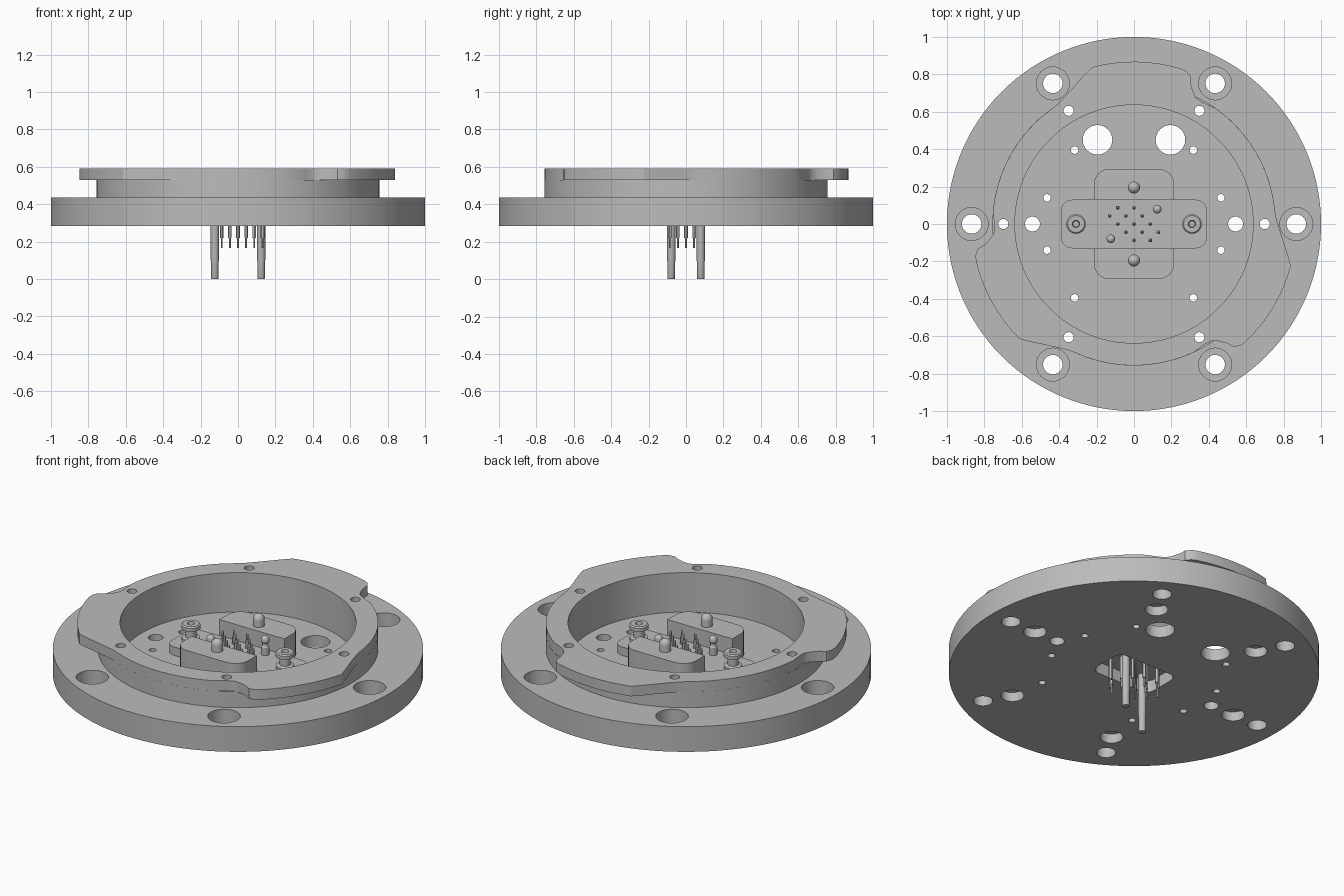
import bpy, bmesh
from math import sin, cos, pi, radians

cube = bpy.data.objects.get("Cube")
if cube:
    bpy.data.objects.remove(cube)

metal = bpy.data.materials.new("grey_metal")
metal.use_nodes = True
GREY = (0.5, 0.5, 0.5, 1)
metal.diffuse_color = GREY
metal.node_tree.nodes["Principled BSDF"].inputs["Base Color"].default_value = GREY


def add_object(name, bm):
    bmesh.ops.recalc_face_normals(bm, faces=bm.faces)
    mesh = bpy.data.meshes.new(name)
    bm.to_mesh(mesh)
    bm.free()
    mesh.materials.append(metal)
    obj = bpy.data.objects.new(name, mesh)
    bpy.context.collection.objects.link(obj)
    return obj


def lathe(bm, profile, x=0, y=0, sides=32):
    """Closed solid of revolution; the profile starts and ends on the axis."""
    rings = []
    for r, z in profile:
        if r == 0:
            rings.append([bm.verts.new((x, y, z))] * sides)
        else:
            rings.append([bm.verts.new((x + r * cos(2 * pi * i / sides),
                                        y + r * sin(2 * pi * i / sides), z))
                          for i in range(sides)])
    for a, b in zip(rings, rings[1:]):
        for i in range(sides):
            j = (i + 1) % sides
            bm.faces.new(dict.fromkeys((a[i], a[j], b[j], b[i])))


def cylinder(bm, r, z0, z1, x=0, y=0, sides=32):
    lathe(bm, [(0, z0), (r, z0), (r, z1), (0, z1)], x, y, sides)


def prism(bm, outline, z0, z1):
    low = [bm.verts.new((x, y, z0)) for x, y in outline]
    high = [bm.verts.new((x, y, z1)) for x, y in outline]
    bm.faces.new(low[::-1])
    bm.faces.new(high)
    for i in range(len(low)):
        j = (i + 1) % len(low)
        bm.faces.new((low[i], low[j], high[j], high[i]))


def rounded(x0, x1, y0, y1, top, bottom):
    """Rectangle outline with separate top and bottom corner radii."""
    pts = []
    for cx, cy, sx, sy, r, start in ((x1, y1, -1, -1, top, 0), (x0, y1, 1, -1, top, 90),
                                     (x0, y0, 1, 1, bottom, 180), (x1, y0, -1, 1, bottom, 270)):
        steps = 8 if r else 0
        for k in range(steps + 1):
            a = radians(start + 90 * k / max(steps, 1))
            pts.append((cx + sx * r + r * cos(a), cy + sy * r + r * sin(a)))
    return pts


def finish(obj, cutter=None):
    if cutter:
        mod = obj.modifiers.new("holes", "BOOLEAN")
        mod.operation, mod.solver, mod.object = "DIFFERENCE", "EXACT", cutter
        graph = bpy.context.evaluated_depsgraph_get()
        cut = bpy.data.meshes.new_from_object(obj.evaluated_get(graph))
        obj.modifiers.clear()
        obj.data = cut
    bpy.ops.object.select_all(action="DESELECT")
    obj.select_set(True)
    bpy.context.view_layer.objects.active = obj
    bpy.ops.object.shade_smooth_by_angle(angle=radians(30))


BOTTOM, FLOOR, SHELF, LIP, TOP = 0.285, 0.355, 0.435, 0.53, 0.59

# Hole cutters
bm = bmesh.new()
for i in range(6):
    c, s = cos(i * pi / 3), sin(i * pi / 3)
    lathe(bm, [(0, 0.2), (0.052, 0.2), (0.052, 0.345), (0.088, 0.345), (0.088, 0.5), (0, 0.5)],
          0.868 * c, 0.868 * s)
    lathe(bm, [(0, 0.2), (0.062, 0.2), (0.062, 0.34), (0.027, 0.34), (0.027, 0.7), (0, 0.7)],
          0.699 * c, 0.699 * s)
for sx in (-1, 1):
    cylinder(bm, 0.079, 0.2, 0.45, sx * 0.195, 0.45)
    cylinder(bm, 0.04, 0.2, 0.45, sx * 0.543, 0)
    for sy in (-1, 1):
        cylinder(bm, 0.02, 0.2, 0.45, sx * 0.465, sy * 0.14, 16)
        cylinder(bm, 0.02, 0.2, 0.45, sx * 0.317, sy * 0.395, 16)
prism(bm, rounded(-0.2, 0.2, -0.12, 0.12, 0.05, 0.05), 0.2, 0.45)
holes = add_object("hole_cutter", bm)

bm = bmesh.new()
cylinder(bm, 0.637, 0.4, 0.8, sides=128)
bore = add_object("bore_cutter", bm)

# Base disc with raised collar and round pocket
bm = bmesh.new()
lathe(bm, [(0, BOTTOM), (1, BOTTOM), (1, SHELF), (0.757, SHELF), (0.757, LIP),
           (0.637, LIP), (0.637, FLOOR), (0, FLOOR)], sides=128)
base = add_object("base_flange", bm)
finish(base, holes)

# Locking ring with three bayonet lobes
bm = bmesh.new()
lobe = [(a, 0.757) for a in range(5, 56, 5)]
lobe += [(59, 0.748), (62, 0.747), (64, 0.753), (66, 0.775), (68, 0.81), (69, 0.845), (71, 0.863)]
lobe += [(a, 0.868) for a in range(73, 106, 4)]
lobe += [(109, 0.836), (113, 0.806), (118, 0.778), (122, 0.762)]
outline = [(r * cos(radians(a + t)), r * sin(radians(a + t))) for t in (0, 120, 240) for a, r in lobe]
prism(bm, outline, LIP, TOP)
ring = add_object("bayonet_ring", bm)
finish(ring, bore)
finish(ring, holes)

for helper in (holes, bore):
    bpy.data.objects.remove(helper)

# Connector body: low plate and two raised blocks
bm = bmesh.new()
prism(bm, rounded(-0.39, 0.39, -0.13, 0.13, 0.06, 0.06), FLOOR, 0.405)
finish(add_object("connector_plate", bm))
for name, y0, y1, top, bottom in (("back_block", 0.13, 0.295, 0.085, 0),
                                  ("front_block", -0.295, -0.13, 0, 0.085)):
    bm = bmesh.new()
    prism(bm, rounded(-0.215, 0.215, y0, y1, top, bottom), FLOOR, 0.5)
    finish(add_object(name, bm))


def dome(r, z):
    return [(r * cos(k * pi / 12), z - r + r * sin(k * pi / 12)) for k in range(6)] + [(0, z)]


# Domed guide pins, captive screws and long posts
for side, s in (("left", 1), ("right", -1)):
    bm = bmesh.new()
    lathe(bm, [(0, 0.48), (0.032, 0.48)] + dome(0.032, 0.57), 0, s * 0.195, 24)
    finish(add_object(("back" if s > 0 else "front") + "_guide_pin", bm))

    bm = bmesh.new()
    lathe(bm, [(0, 0.39), (0.05, 0.39), (0.05, 0.42), (0.03, 0.425), (0.03, 0.47), (0.052, 0.475),
               (0.052, 0.495), (0.045, 0.502), (0.02, 0.502), (0.016, 0.48), (0, 0.48)], s * 0.31, 0)
    finish(add_object(side + "_screw", bm))

    bm = bmesh.new()
    lathe(bm, [(0, 0), (0.018, 0), (0.02, 0.004), (0.02, 0.09), (0.022, 0.1), (0.022, 0.45), (0.016, 0.46),
               (0.016, 0.475), (0.023, 0.48)] + dome(0.023, 0.515), s * 0.124, s * 0.079, 24)
    finish(add_object(side + "_power_post", bm))

# Contact pins in staggered rows
rows = {2: (-2, 0), 1: (-3, -1, 1), 0: (-2, 0, 2), -1: (-1, 1, 3), -2: (0, 2)}
bm = bmesh.new()
for row, columns in rows.items():
    for col in columns:
        lathe(bm, [(0, 0.165), (0.005, 0.165), (0.005, 0.22), (0.01, 0.22), (0.01, 0.45),
                   (0.006, 0.455)] + dome(0.006, 0.49), col * 0.0435, row * 0.0435, 12)
finish(add_object("contact_pins", bm))
